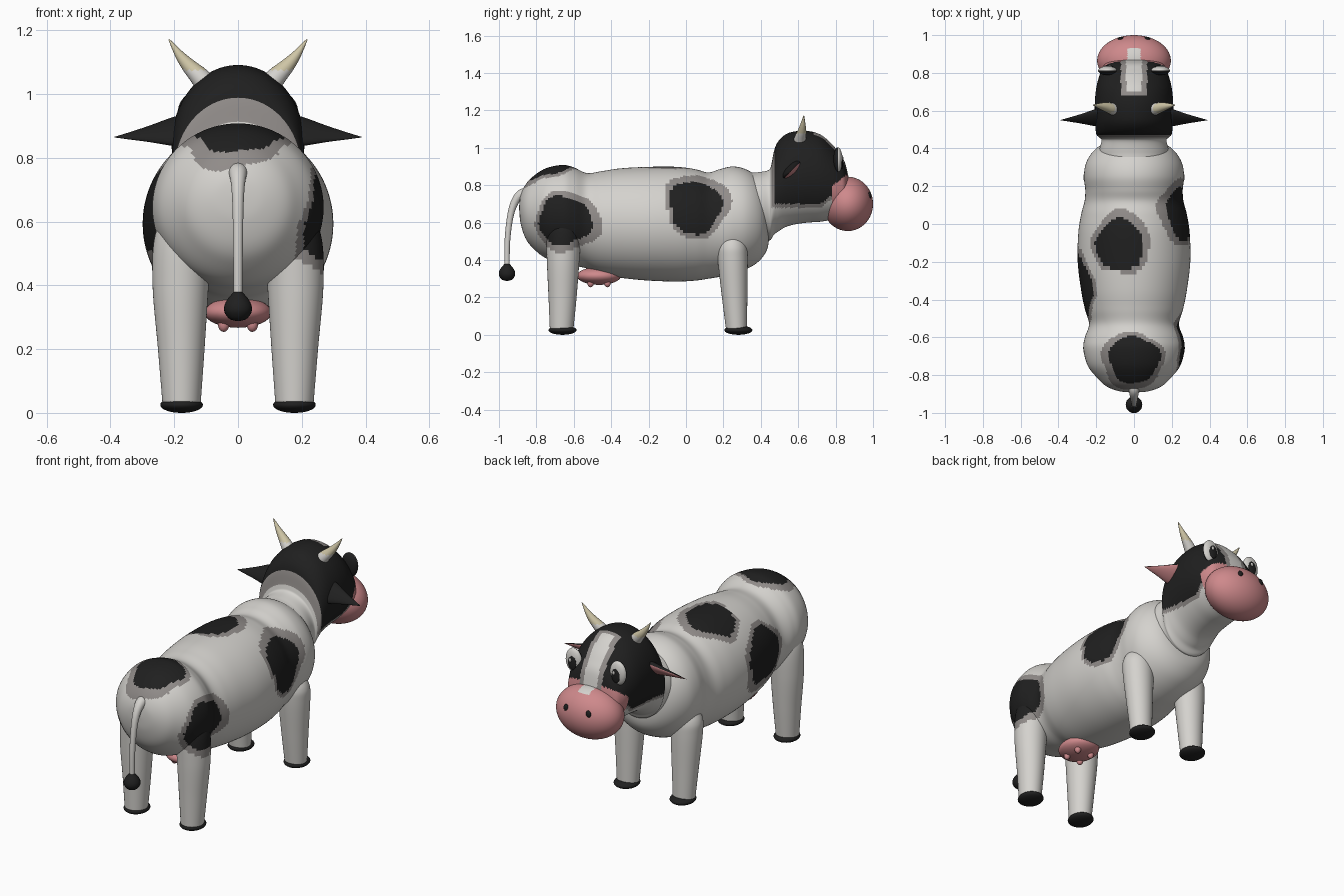
import bpy, bmesh, math
from mathutils import Vector as V

WHITE, BLACK, GREY, PINK, TAN = range(5)
PALETTE = [("hide_white", (0.66, 0.645, 0.615)), ("patch_black", (0.014, 0.014, 0.014)),
           ("patch_edge_grey", (0.28, 0.26, 0.25)), ("skin_pink", (0.62, 0.25, 0.26)),
           ("horn_tan", (0.62, 0.56, 0.38))]
MATS = []
for label, rgb in PALETTE:
    m = bpy.data.materials.new(label)
    m.diffuse_color = (*rgb, 1)
    MATS.append(m)


def finish(name, bm, paint):
    """Turn a bmesh into a smooth object; paint is a colour or rule(centre, normal)."""
    bmesh.ops.recalc_face_normals(bm, faces=bm.faces)
    for f in bm.faces:
        f.smooth = True
        f.material_index = paint(f.calc_center_median(), f.normal) if callable(paint) else paint
    me = bpy.data.meshes.new(name)
    bm.to_mesh(me)
    bm.free()
    for m in MATS:
        me.materials.append(m)
    ob = bpy.data.objects.new(name, me)
    bpy.context.collection.objects.link(ob)
    return ob


def ball(name, centre, radii, paint, seg=32):
    bm = bmesh.new()
    bmesh.ops.create_uvsphere(bm, u_segments=seg, v_segments=seg // 2, radius=1)
    for v in bm.verts:
        v.co = V(centre) + V(a * b for a, b in zip(v.co, radii))
    return finish(name, bm, paint)


def spline(a, b, c, d, t):
    return 0.5 * (2 * b + (c - a) * t + (2 * a - 5 * b + 4 * c - d) * t * t
                  + (3 * b - a - 3 * c + d) * t ** 3)


def loft(name, rows, paint, seg=24, steps=4):
    """Smooth skin over elliptical sections (centre, u axis, v axis)."""
    rows = [[V(p) for p in r] for r in rows]
    n = len(rows)
    fine = []
    for i in range(n - 1):
        q = [rows[max(i - 1, 0)], rows[i], rows[i + 1], rows[min(i + 2, n - 1)]]
        for k in range(steps):
            fine.append([spline(*(r[j] for r in q), k / steps) for j in range(3)])
    fine.append(rows[-1])
    bm = bmesh.new()
    rings = []
    for c, u, v in fine:
        angles = [math.tau * k / seg for k in range(seg)]
        rings.append([bm.verts.new(c + u * math.cos(a) + v * math.sin(a)) for a in angles])
    for r0, r1 in zip(rings, rings[1:]):
        for k in range(seg):
            j = (k + 1) % seg
            bm.faces.new((r0[k], r0[j], r1[j], r1[k]))
    bm.faces.new(rings[0])
    bm.faces.new(rings[-1])
    return finish(name, bm, paint)


def trunk_rows(table):
    """Sections along y from (y, top, bottom, half width)."""
    return [((0, y, (t + b) / 2), (w, 0, 0), (0, 0, (t - b) / 2)) for y, t, b, w in table]


# Hide patches: centre, radii, wobble phase
PATCHES = [((0.27, 0.05, 0.69), (0.20, 0.14, 0.15), 0.5),
           ((0.27, -0.65, 0.61), (0.20, 0.145, 0.13), 2.0),
           ((-0.08, -0.11, 0.89), (0.13, 0.135, 0.2), 1.0),
           ((0, -0.72, 0.88), (0.135, 0.128, 0.2), 4.0),
           ((-0.29, -0.33, 0.64), (0.16, 0.165, 0.15), 3.0)]


def hide(p, n):
    colour = WHITE
    for c, r, phase in PATCHES:
        d = V((a - b) / s for a, b, s in zip(p, c, r))
        a = math.atan2(d.z, d.y) if abs(c[0]) > 0.2 else math.atan2(d.x, d.y)
        size = d.length / (1 + 0.05 * math.sin(3 * a + phase) + 0.04 * math.sin(5 * a + 2 * phase))
        if size < 1:
            return BLACK
        if size < 1.25 + 0.1 * math.sin(a + phase):
            colour = GREY
    return colour


def face_paint(p, n):
    x, y, z = abs(p.x), p.y, p.z
    if y > 0.68 and z > 0.8 and x < 0.07:                 # blaze
        return WHITE if x < 0.042 and y > 0.70 else GREY
    if y > 0.78 and z < 0.85 - (0.85 - y) * 0.8:          # skin round the muzzle
        return PINK
    low = 0.70 + max(0, y - 0.72) * 0.8
    if y > 0.472 and z > low:
        return BLACK
    return GREY if (y > 0.458 and z > low - 0.02) else WHITE


# Body: rump, barrel and chest
loft("body", trunk_rows([
    (-0.892, 0.69, 0.67, 0.01), (-0.885, 0.745, 0.60, 0.08), (-0.86, 0.80, 0.52, 0.145),
    (-0.82, 0.845, 0.465, 0.19), (-0.75, 0.89, 0.41, 0.245), (-0.66, 0.908, 0.385, 0.268),
    (-0.60, 0.895, 0.37, 0.26), (-0.53, 0.865, 0.355, 0.238), (-0.45, 0.875, 0.325, 0.26),
    (-0.35, 0.89, 0.305, 0.28), (-0.2, 0.898, 0.29, 0.298), (-0.05, 0.898, 0.285, 0.295),
    (0.05, 0.885, 0.29, 0.28), (0.12, 0.868, 0.30, 0.262), (0.18, 0.885, 0.31, 0.258),
    (0.25, 0.90, 0.325, 0.265), (0.32, 0.885, 0.35, 0.255), (0.38, 0.845, 0.385, 0.22),
    (0.42, 0.78, 0.43, 0.17), (0.44, 0.68, 0.48, 0.10), (0.446, 0.58, 0.56, 0.01)]),
    hide, seg=128, steps=7)

# Neck and head
loft("neck_and_head", trunk_rows([
    (0.25, 0.80, 0.60, 0.12), (0.32, 0.86, 0.53, 0.175), (0.38, 0.868, 0.507, 0.185),
    (0.44, 0.88, 0.505, 0.172), (0.455, 0.905, 0.51, 0.18), (0.47, 0.98, 0.535, 0.197),
    (0.49, 1.03, 0.55, 0.202), (0.53, 1.07, 0.575, 0.206), (0.58, 1.087, 0.59, 0.208),
    (0.65, 1.09, 0.60, 0.207), (0.72, 1.07, 0.605, 0.20), (0.78, 1.02, 0.615, 0.185),
    (0.82, 0.97, 0.62, 0.17), (0.85, 0.92, 0.63, 0.15), (0.87, 0.84, 0.66, 0.10)]),
    face_paint, seg=128, steps=7)

# Muzzle, with the blaze running onto its top
ball("muzzle", (0, 0.865, 0.70), (0.195, 0.135, 0.145),
     lambda p, n: WHITE if abs(p.x) < 0.035 and p.y < 0.93 and p.z > 0.75 else PINK, 96)

for s, side in ((-1, "left"), (1, "right")):
    # Eyes and nostrils
    ball(side + "_eye", (s * 0.14, 0.812, 0.935), (0.05, 0.024, 0.068),
         lambda p, n: WHITE if n.y > 0.1 else BLACK)
    ball(side + "_pupil", (s * 0.138, 0.832, 0.925), (0.026, 0.008, 0.04), BLACK, 24)
    ball(side + "_eye_glint", (s * 0.138 + 0.008, 0.839, 0.942), (0.008, 0.004, 0.011), WHITE, 12)
    ball(side + "_nostril", (s * 0.07, 0.982, 0.745), (0.016, 0.009, 0.02), BLACK, 16)

    # Ears: flattened cones, pink on the front underside
    ear = [(0.16, 0.565, 0.885, 1.05), (0.20, 0.563, 0.883, 1.0), (0.28, 0.557, 0.875, 0.55),
           (0.34, 0.553, 0.869, 0.25), (0.388, 0.55, 0.865, 0.02)]
    loft(side + "_ear", [((s * x, y, z), (0, 0.043 * k, 0.043 * k), (0, 0.017 * k, -0.017 * k))
                         for x, y, z, k in ear],
         lambda p, n: PINK if n.y - n.z > 0.75 else BLACK)

    # Horns: pale base, tan tip
    horn = [(0.10, 0.605, 1.03, 0.034), (0.125, 0.612, 1.06, 0.03), (0.155, 0.62, 1.09, 0.023),
            (0.185, 0.625, 1.125, 0.014), (0.217, 0.63, 1.172, 0.002)]
    loft(side + "_horn", [((s * x, y, z), (0, r, 0), (s * 0.8 * r, 0, -0.6 * r))
                          for x, y, z, r in horn],
         lambda p, n: TAN if p.z > 1.075 else WHITE)

    # Legs from (z, x, y, x radius, y radius), each on a flat hoof
    legs = {"rear": [(0.03, 0.177, -0.665, 0.06, 0.063), (0.2, 0.178, -0.66, 0.073, 0.075),
                     (0.4, 0.18, -0.657, 0.088, 0.087), (0.55, 0.172, -0.655, 0.09, 0.09),
                     (0.65, 0.15, -0.65, 0.07, 0.07)],
            "front": [(0.03, 0.177, 0.27, 0.06, 0.056), (0.2, 0.178, 0.26, 0.072, 0.068),
                      (0.4, 0.18, 0.25, 0.086, 0.08), (0.48, 0.178, 0.247, 0.084, 0.076),
                      (0.55, 0.16, 0.245, 0.06, 0.05)]}
    for end, rows in legs.items():
        loft(f"{end}_{side}_leg", [((s * x, y, z), (rx, 0, 0), (0, ry, 0))
                                   for z, x, y, rx, ry in rows], hide, seg=48, steps=10)
        hoof_y = -0.66 if end == "rear" else 0.28
        ball(f"{end}_{side}_hoof", (s * 0.177, hoof_y, 0.025), (0.067, 0.075, 0.025), BLACK)

    # Teats
    for end, y in (("rear", -0.51), ("front", -0.42)):
        ball(f"{end}_{side}_teat", (s * 0.045, y, 0.278), (0.018, 0.018, 0.024), PINK, 16)

# Udder
ball("udder", (0, -0.465, 0.315), (0.105, 0.118, 0.048), PINK)

# Tail: tapered tube bent in the yz plane
tail = [(-0.83, 0.755, 0.034), (-0.88, 0.75, 0.028), (-0.915, 0.71, 0.021), (-0.94, 0.63, 0.017),
        (-0.955, 0.5, 0.015), (-0.957, 0.35, 0.014)]
rows = []
for i, (y, z, r) in enumerate(tail):
    a, b = tail[max(i - 1, 0)], tail[min(i + 1, len(tail) - 1)]
    across = V((0, a[1] - b[1], b[0] - a[0])).normalized() * r
    rows.append(((0, y, z), (r, 0, 0), across))
loft("tail", rows, WHITE, steps=6)

# Tail tuft: teardrop
tuft = [(0.288, 0.004), (0.295, 0.027), (0.315, 0.042), (0.335, 0.043), (0.355, 0.034),
        (0.372, 0.02), (0.385, 0.008)]
loft("tail_tuft", [((0, -0.957, z), (r, 0, 0), (0, r, 0)) for z, r in tuft], BLACK)
